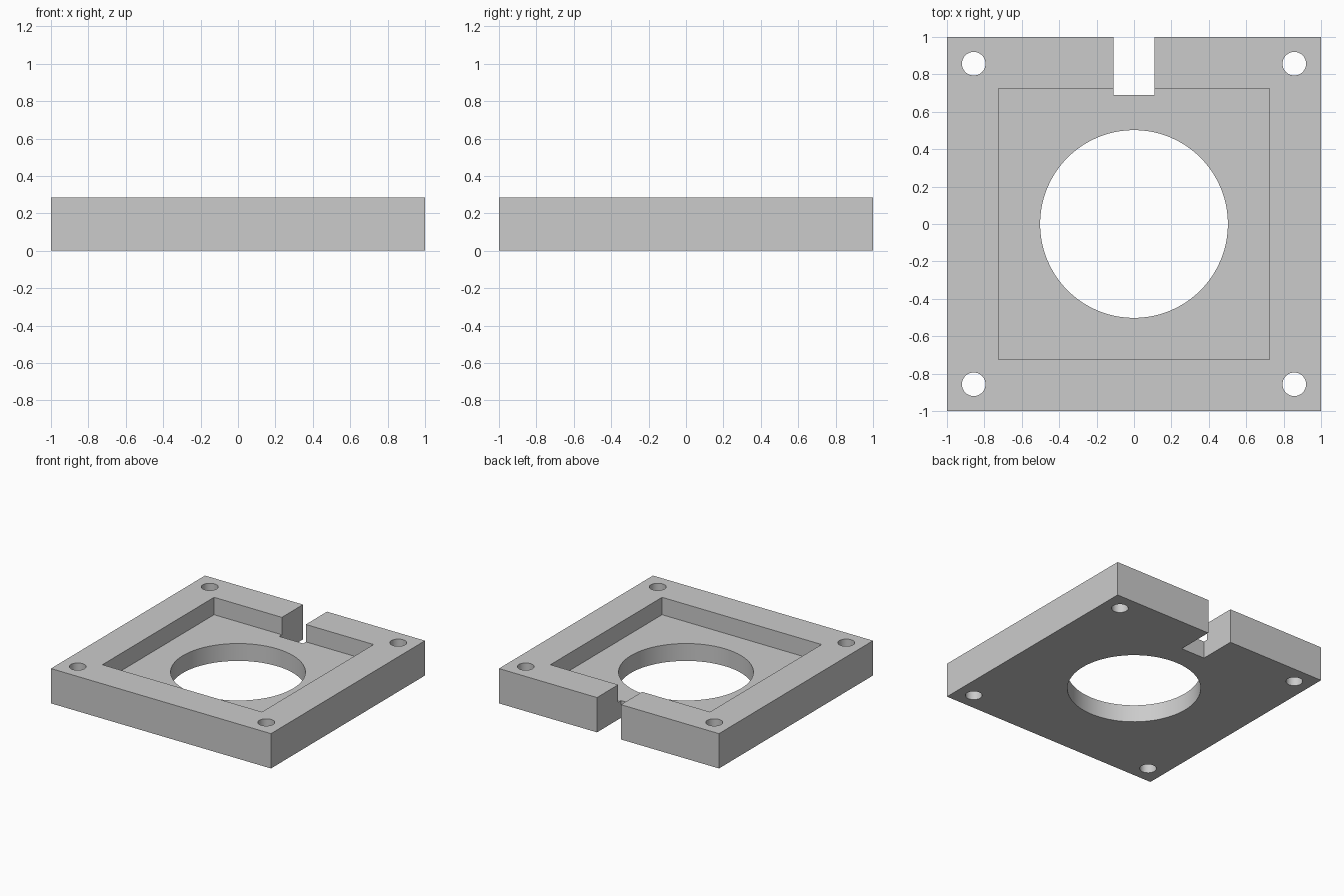
import bpy
import math

cube = bpy.data.objects.get("Cube")
if cube:
    bpy.data.objects.remove(cube, do_unlink=True)

HEIGHT = 0.286
FLOOR = 0.143      # top of the recessed floor
HOLE_POS = 0.857   # screw hole offset from centre
OVER = 0.1         # how far cutters stick out

grey = bpy.data.materials.new("light grey")
grey.use_nodes = True
colour = (0.6, 0.6, 0.6, 1)
grey.diffuse_color = colour
grey.node_tree.nodes["Principled BSDF"].inputs["Base Color"].default_value = colour


def box(name, x0, x1, y0, y1, z0, z1):
    bpy.ops.mesh.primitive_cube_add(
        size=1, location=((x0 + x1) / 2, (y0 + y1) / 2, (z0 + z1) / 2))
    ob = bpy.context.object
    ob.name = name
    ob.scale = (x1 - x0, y1 - y0, z1 - z0)
    bpy.ops.object.transform_apply(location=True, rotation=False, scale=True)
    ob.data.materials.append(grey)
    return ob


def cylinder(name, x, y, radius, sides):
    bpy.ops.mesh.primitive_cylinder_add(
        vertices=sides, radius=radius, depth=HEIGHT + 2 * OVER,
        location=(x, y, HEIGHT / 2))
    ob = bpy.context.object
    ob.name = name
    ob.data.materials.append(grey)
    return ob


# Square plate
plate = box("mounting_plate", -1, 1, -1, 1, 0, HEIGHT)

# Square recess, cable slot at the back, centre bore and corner screw holes
cutters = [
    box("recess_cutter", -0.725, 0.725, -0.725, 0.725, FLOOR, HEIGHT + OVER),
    box("slot_cutter", -0.109, 0.109, 0.69, 1 + OVER, -OVER, HEIGHT + OVER),
    cylinder("bore_cutter", 0, 0, 0.502, 96),
]
for sx in (-1, 1):
    for sy in (-1, 1):
        cutters.append(cylinder("screw_hole_cutter", sx * HOLE_POS, sy * HOLE_POS, 0.063, 40))

# Cut each one out of the plate, then discard the cutter
bpy.ops.object.select_all(action="DESELECT")
plate.select_set(True)
bpy.context.view_layer.objects.active = plate
for cutter in cutters:
    cutter.hide_render = True
    mod = plate.modifiers.new(cutter.name, "BOOLEAN")
    mod.operation = "DIFFERENCE"
    mod.solver = "EXACT"
    mod.object = cutter
    bpy.ops.object.modifier_apply(modifier=mod.name)
    bpy.data.objects.remove(cutter, do_unlink=True)

# Smooth round walls, sharp corners
bpy.ops.object.shade_smooth_by_angle(angle=math.radians(30))
